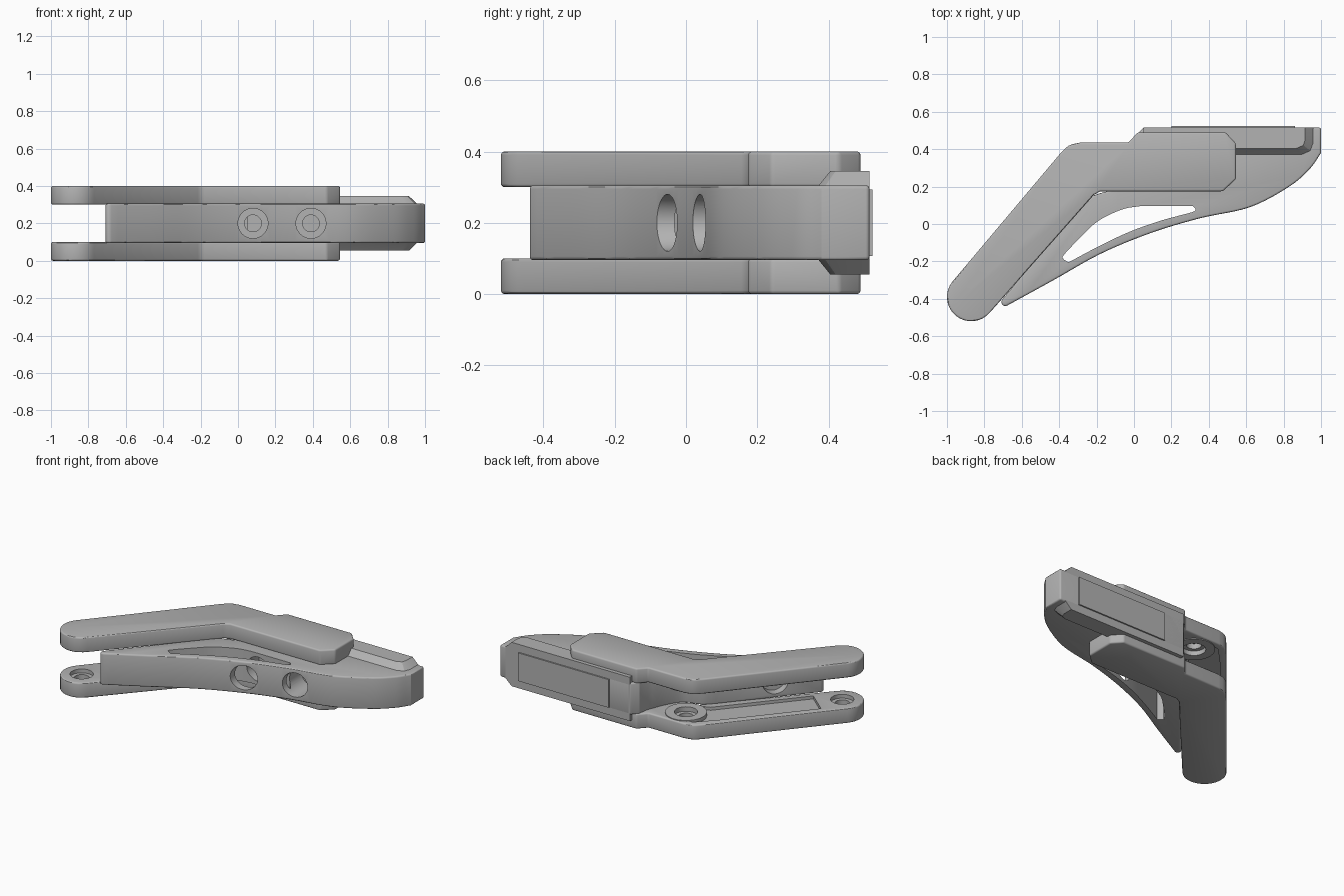
import bpy, bmesh, math
from mathutils import Matrix, Vector

if "Cube" in bpy.data.objects:
    bpy.data.objects.remove(bpy.data.objects["Cube"])

grey = bpy.data.materials.new("mid grey")
grey.diffuse_color = (0.45, 0.45, 0.45, 1)
grey.use_nodes = True
grey.node_tree.nodes["Principled BSDF"].inputs["Base Color"].default_value = grey.diffuse_color


def spline(pts, n=6):
    """Smooth open curve through the points."""
    p = [Vector(q) for q in pts]
    p = [2 * p[0] - p[1]] + p + [2 * p[-1] - p[-2]]
    out = []
    for a, b, c, d in zip(p, p[1:], p[2:], p[3:]):
        for i in range(n):
            t = i / n
            out.append(0.5 * (2 * b + (c - a) * t + (2 * a - 5 * b + 4 * c - d) * t * t
                              + (3 * b - a - 3 * c + d) * t ** 3))
    return [tuple(v) for v in out] + [tuple(p[-2])]


def arc(cx, cy, r, a0, a1, n=16):
    return [(cx + r * math.cos(math.radians(a0 + (a1 - a0) * i / n)),
             cy + r * math.sin(math.radians(a0 + (a1 - a0) * i / n))) for i in range(n + 1)]


def loft(name, layers):
    """Solid through stacked outlines, given as (points, z)."""
    bm = bmesh.new()
    rings = [[bm.verts.new((x, y, z)) for x, y in pts] for pts, z in layers]
    bm.faces.new(rings[0][::-1])
    bm.faces.new(rings[-1])
    for lo, hi in zip(rings, rings[1:]):
        for i in range(len(lo)):
            j = (i + 1) % len(lo)
            bm.faces.new((lo[i], lo[j], hi[j], hi[i]))
    bmesh.ops.recalc_face_normals(bm, faces=bm.faces[:])
    me = bpy.data.meshes.new(name)
    bm.to_mesh(me)
    bm.free()
    me.materials.append(grey)
    ob = bpy.data.objects.new(name, me)
    bpy.context.collection.objects.link(ob)
    return ob


def prism(name, pts, z0, z1):
    return loft(name, [(pts, z0), (pts, z1)])


def disc(name, x, y, r, z0, z1):
    return prism(name, arc(x, y, r, 0, 360, 40)[:-1], z0, z1)


def apply(ob, mod):
    bpy.context.view_layer.objects.active = ob
    bpy.ops.object.modifier_apply(modifier=mod.name)


def bevel(ob, width):
    m = ob.modifiers.new("bevel", 'BEVEL')
    m.width, m.segments, m.angle_limit = width, 3, math.radians(40)
    apply(ob, m)


def boolean(ob, other, op='DIFFERENCE'):
    m = ob.modifiers.new("bool", 'BOOLEAN')
    m.object, m.operation, m.solver = other, op, 'EXACT'
    apply(ob, m)
    bpy.data.objects.remove(other)


def smooth(ob):
    bpy.ops.object.select_all(action='DESELECT')
    ob.select_set(True)
    bpy.context.view_layer.objects.active = ob
    bpy.ops.object.shade_smooth_by_angle(angle=math.radians(30))


# Lower arm: round end, bend, octagonal clamp end
outline = (arc(-0.87, -0.39, 0.13, 320, 140)
           + spline([(-0.40, 0.37), (-0.35, 0.418), (-0.29, 0.435)], 4)
           + [(-0.03, 0.435), (0.02, 0.49), (0.49, 0.49), (0.545, 0.43), (0.545, 0.24),
              (0.475, 0.175), (-0.18, 0.175), (-0.215, 0.155)])
arm = prism("lower_arm", outline, 0, 0.1)
bevel(arm, 0.01)
# shallow pocket on the inner face
boolean(arm, prism("pocket", [(-0.84, -0.21), (-0.70, -0.33), (-0.29, 0.155),
                              (-0.12, 0.22), (-0.12, 0.39), (-0.32, 0.39), (-0.43, 0.275)],
                   0.08, 0.2))
# pivot boss and the two blind sockets
boolean(arm, disc("boss", -0.21, 0.30, 0.125, 0.05, 0.105), 'UNION')
for x, y in ((-0.21, 0.30), (-0.87, -0.39)):
    boolean(arm, disc("socket", x, y, 0.07, 0.075, 0.2))
    boolean(arm, disc("socket_core", x, y, 0.045, 0.04, 0.2))
smooth(arm)

# Upper arm: mirror image about z = 0.2
upper = arm.copy()
upper.name = "upper_arm"
upper.data = arm.data.copy()
upper.data.transform(Matrix.Translation((0, 0, 0.4)) @ Matrix.Diagonal((1, 1, -1, 1)))
upper.data.flip_normals()
bpy.context.collection.objects.link(upper)
smooth(upper)

# Lever body between the arms
body = prism("lever_body",
             spline([(-0.685, -0.44), (-0.43, -0.30), (-0.18, -0.16), (0.085, -0.05),
                     (0.35, 0.03), (0.62, 0.09), (0.83, 0.20), (0.94, 0.295), (1, 0.38)])
             + [(1, 0.515), (0.05, 0.515), (0.01, 0.47)]
             + spline([(0, 0.40), (-0.05, 0.28), (-0.11, 0.19), (-0.18, 0.165),
                       (-0.23, 0.145), (-0.28, 0.10)], 4)
             + [(-0.71, -0.41), (-0.705, -0.435)], 0.095, 0.305)
bevel(body, 0.012)
# long window
boolean(body, prism("window",
                    spline([(-0.35, -0.205), (-0.18, -0.115), (-0.02, -0.04), (0.15, 0.02),
                            (0.31, 0.063), (0.328, 0.08), (0.315, 0.095)], 4)
                    + spline([(0.03, 0.095), (-0.05, 0.082), (-0.13, 0.05), (-0.20, 0.01),
                              (-0.26, -0.045), (-0.375, -0.165), (-0.375, -0.19)], 4),
                    0, 0.4))


def bore(x, y, r, length, angle):
    """Horizontal hole starting at (x, y), heading along angle."""
    c = disc("bore", 0, 0, r, 0, length)
    c.data.transform(Matrix.Translation((x, y, 0.2)) @ Matrix.Rotation(math.radians(angle), 4, 'Z')
                     @ Matrix.Rotation(math.radians(90), 4, 'Y'))
    boolean(body, c)


# stepped screw holes from the front
for x in (0.08, 0.39):
    bore(x, -0.2, 0.08, 0.42, 90)
    bore(x, -0.2, 0.045, 0.60, 90)
# blind hole in the slanted back edge
bore(-0.58, -0.14, 0.08, 0.13, -40)
smooth(body)

# Wide jaw block with sloped shoulders
low = [(0.05, 0.37), (0.90, 0.37), (0.945, 0.39), (0.96, 0.43), (0.96, 0.515), (0.05, 0.515)]
top = [(0.05, 0.405), (0.87, 0.405), (0.905, 0.42), (0.915, 0.45), (0.915, 0.515), (0.05, 0.515)]
jaw = loft("jaw_block", [(top, 0.055), (low, 0.098), (low, 0.302), (top, 0.345)])
smooth(jaw)

# Thin pad on the back of the jaw
pad = prism("jaw_pad", [(0.20, 0.51), (0.86, 0.51), (0.86, 0.524), (0.20, 0.524)], 0.107, 0.293)
smooth(pad)
